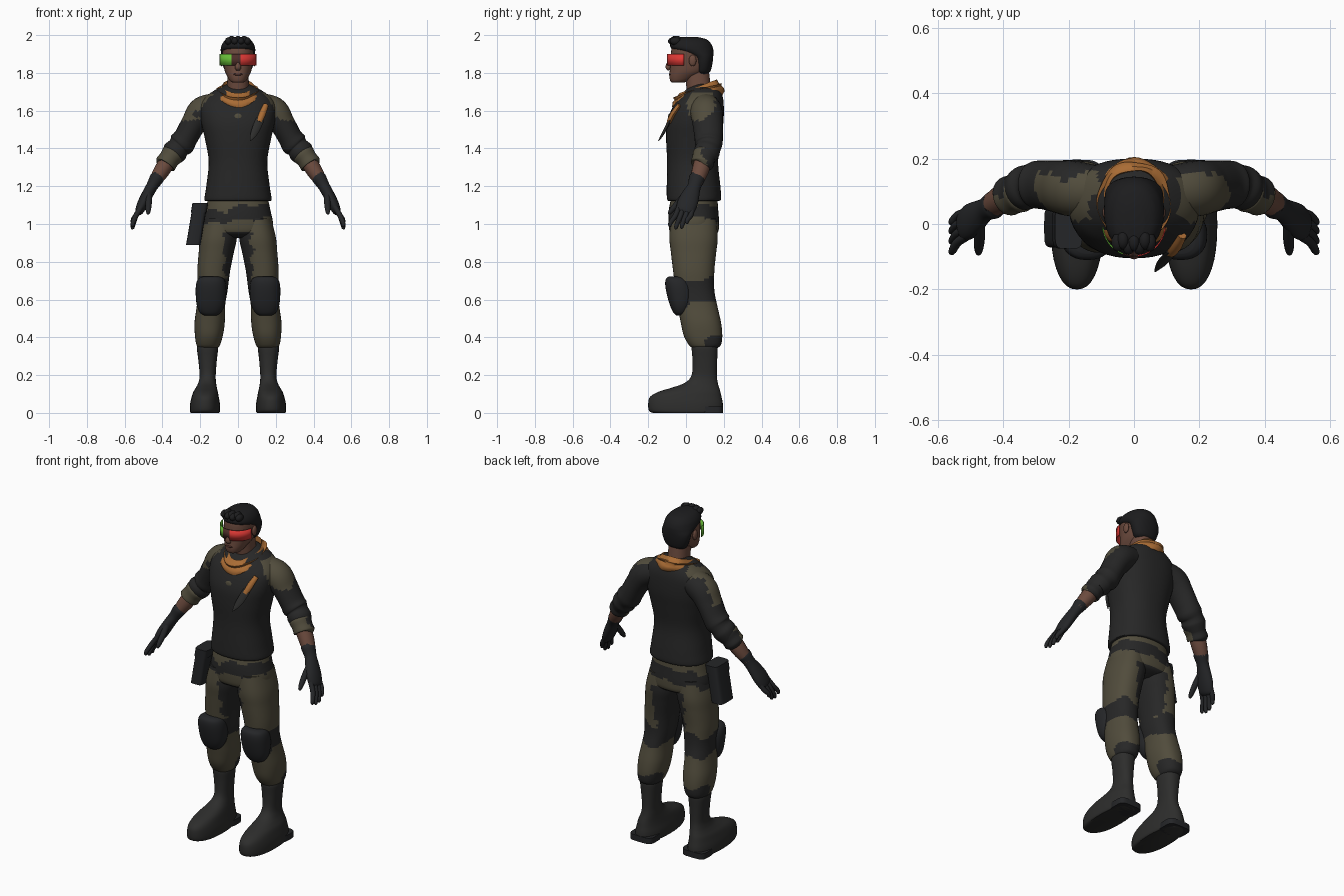
import bpy, bmesh, math
from mathutils import Vector


def material(name, rgb):
    m = bpy.data.materials.new(name)
    m.diffuse_color = (*rgb, 1)
    return m


DARK = material("charcoal cloth", (0.02, 0.02, 0.02))
OLIVE = material("olive cloth", (0.082, 0.072, 0.045))
ORANGE = material("orange cloth", (0.40, 0.15, 0.035))
SKIN = material("brown skin", (0.15, 0.07, 0.048))
HAIR = material("black hair", (0.012, 0.012, 0.013))
PAD = material("pad grey", (0.018, 0.019, 0.021))
BOOT = material("boot grey", (0.026, 0.026, 0.025))
RED = material("red lens", (0.72, 0.04, 0.035))
GREEN = material("green lens", (0.14, 0.52, 0.04))
LIP = material("dark brown", (0.075, 0.028, 0.022))


def finish(name, bm, mats, rule=None, angle=45):
    bmesh.ops.recalc_face_normals(bm, faces=bm.faces)
    if rule:
        for f in bm.faces:
            f.material_index = int(rule(f.calc_center_median()))
    me = bpy.data.meshes.new(name)
    bm.to_mesh(me)
    bm.free()
    ob = bpy.data.objects.new(name, me)
    bpy.context.collection.objects.link(ob)
    for m in mats:
        me.materials.append(m)
    bpy.ops.object.select_all(action='DESELECT')
    ob.select_set(True)
    bpy.context.view_layer.objects.active = ob
    bpy.ops.object.shade_smooth_by_angle(angle=math.radians(angle))
    return ob


def smooth_rows(rows, k):
    """Catmull-Rom rows between the given sections."""
    out = []
    for i in range(len(rows) - 1):
        p0, p1, p2, p3 = rows[max(i - 1, 0)], rows[i], rows[i + 1], rows[min(i + 2, len(rows) - 1)]
        for j in range(k):
            t = j / k
            out.append([0.5 * (2 * b + (c - a) * t + (2 * a - 5 * b + 4 * c - d) * t * t
                               + (3 * b - a - 3 * c + d) * t ** 3)
                        for a, b, c, d in zip(p0, p1, p2, p3)])
    return out + [list(rows[-1])]


def skin_rings(rings, caps=True):
    bm = bmesh.new()
    vs = [[bm.verts.new(p) for p in r] for r in rings]
    n = len(vs[0])
    for a, b in zip(vs, vs[1:]):
        for i in range(n):
            bm.faces.new((a[i], a[(i + 1) % n], b[(i + 1) % n], b[i]))
    if caps:
        bm.faces.new(vs[0])
        bm.faces.new(vs[-1])
    return bm


def spow(v, e):
    return math.copysign(abs(v) ** e, v)


def loft(name, rows, mats, rule=None, s=1, n=32, k=4, power=2.3):
    """Stacked horizontal sections: (z, x0, x1, y0, y1)."""
    rings = []
    for z, x0, x1, y0, y1 in smooth_rows(rows, k):
        rings.append([(s * ((x0 + x1) / 2 + (x1 - x0) / 2 * spow(math.cos(a), 2 / power)),
                       (y0 + y1) / 2 + (y1 - y0) / 2 * spow(math.sin(a), 2 / power), z)
                      for a in (math.tau * i / n for i in range(n))])
    return finish(name, skin_rings(rings), mats, rule)


def tube(name, rows, mats, rule=None, s=1, n=16, k=4):
    """Sections along a path: (x, y, z, thickness radius, y-wise radius)."""
    rows = smooth_rows(rows, k)
    pts = [Vector(r[:3]) for r in rows]
    rings = []
    for i, r in enumerate(rows):
        t = (pts[min(i + 1, len(pts) - 1)] - pts[max(i - 1, 0)]).normalized()
        b = (Vector((0, 1, 0)) - t * t.y).normalized()
        a = b.cross(t)
        ring = [pts[i] + a * r[3] * math.cos(w) + b * r[4] * math.sin(w)
                for w in (math.tau * j / n for j in range(n))]
        rings.append([(s * p.x, p.y, p.z) for p in ring])
    return finish(name, skin_rings(rings), mats, rule)


def ball(name, c, r, mat, seg=16):
    bm = bmesh.new()
    bmesh.ops.create_uvsphere(bm, u_segments=seg, v_segments=seg // 2 + 2, radius=1)
    for v in bm.verts:
        v.co = Vector([c[i] + v.co[i] * r[i] for i in range(3)])
    return finish(name, bm, [mat])


# Camouflage rules: 0 keeps the first material, 1 the second
def wave(c):
    return 0.012 * math.sin(38 * c.x + 25 * c.y) + 0.01 * math.sin(70 * c.z + 30 * c.y)


def trouser_rule(c):
    w, z, x = wave(c), c.z, abs(c.x)
    belt = abs(z - 1.05 - 0.13 * c.x + w) < 0.036
    inner = z > 0.7 and z < 0.96 and x < 0.065 + w + max(0, c.y) * 0.2
    knee = abs(z - 0.645 + w) < 0.06
    calf = z < 0.41 + w and c.y > 0.1
    return belt or inner or knee or calf


def shoulder_rule(c):
    w = wave(c)
    return (abs(c.x) > 0.125 + w and c.z > 1.555 + w + 0.25 * max(0, 0.2 - abs(c.x))
            and 0.015 < c.y + w < 0.155)


# Torso and hips
loft("sweater", [(1.125, -.165, .165, -.085, .165), (1.13, -.178, .178, -.1, .185),
                 (1.2, -.168, .168, -.102, .182), (1.33, -.155, .155, -.1, .17),
                 (1.45, -.175, .175, -.105, .185), (1.54, -.195, .195, -.1, .198),
                 (1.62, -.2, .2, -.07, .2), (1.67, -.175, .175, -.035, .195),
                 (1.71, -.12, .12, 0, .18), (1.74, -.06, .06, .04, .15)],
     [DARK, OLIVE], shoulder_rule, n=48, k=5)
loft("hips", [(1.15, -.155, .155, -.075, .165), (1.08, -.17, .17, -.09, .17),
              (1.0, -.185, .185, -.092, .175), (.95, -.165, .165, -.08, .165),
              (.925, -.08, .08, -.03, .11)], [OLIVE, DARK], trouser_rule, n=48, k=6)
ball("chest_patch", (0, -.089, 1.56), (.024, .006, .026), OLIVE, 8)

for s, side in ((1, "left"), (-1, "right")):
    # Legs, knee pads and boots
    loft(side + "_trouser_leg",
         [(1.03, .01, .175, -.08, .16), (.93, .006, .2, -.088, .168), (.85, .022, .208, -.08, .16),
          (.75, .042, .215, -.068, .15), (.65, .055, .212, -.055, .15), (.57, .068, .218, -.045, .165),
          (.48, .07, .23, -.028, .185), (.41, .08, .228, -.012, .192), (.36, .095, .22, .015, .185),
          (.34, .11, .205, .04, .16)], [OLIVE, DARK], trouser_rule, s, 40, 8)
    loft(side + "_knee_pad",
         [(.515, .115, .175, -.05, -.01), (.53, .092, .2, -.066, .01), (.57, .07, .218, -.085, .03),
          (.63, .062, .224, -.102, .04), (.68, .064, .222, -.11, .03), (.71, .075, .21, -.106, .01),
          (.722, .1, .185, -.09, -.01)], [PAD], None, s)
    loft(side + "_boot",
         [(.0, .1, .25, -.175, .185), (.012, .095, .255, -.196, .195), (.05, .096, .253, -.2, .195),
          (.085, .102, .245, -.19, .188), (.112, .107, .236, -.145, .182), (.135, .112, .222, -.07, .175),
          (.16, .116, .21, -.005, .168), (.2, .118, .203, .03, .163), (.28, .112, .21, .034, .165),
          (.345, .105, .218, .03, .168), (.352, .115, .21, .04, .16)], [BOOT], None, s, 36)
    loft(side + "_boot_heel", [(0, .1, .25, .08, .197), (.035, .1, .25, .08, .197)],
         [PAD], None, s, 24, 1, 4)

    # Sleeves, forearms and gloves
    tube(side + "_sleeve",
         [(.1, .1, 1.625, .07, .075), (.185, .108, 1.595, .08, .085), (.235, .115, 1.53, .067, .08),
          (.275, .12, 1.46, .064, .075), (.298, .12, 1.425, .07, .073), (.315, .118, 1.405, .06, .066),
          (.335, .11, 1.38, .066, .068), (.36, .1, 1.345, .052, .056)],
         [DARK, OLIVE], shoulder_rule, s, 28, 6)
    tube(side + "_rolled_cuff",
         [(.343, .102, 1.372, .045, .05), (.347, .1, 1.367, .06, .064), (.366, .092, 1.342, .055, .06),
          (.385, .085, 1.315, .057, .06), (.388, .083, 1.31, .04, .04)],
         [OLIVE, DARK], lambda c: c.y > .1 + wave(c), s, 24)
    tube(side + "_forearm", [(.365, .092, 1.345, .044, .046), (.405, .075, 1.28, .042, .045),
                             (.45, .05, 1.21, .03, .034)], [SKIN], None, s)
    tube(side + "_glove",
         [(.428, .06, 1.246, .03, .035), (.43, .058, 1.242, .038, .043), (.455, .044, 1.2, .031, .036),
          (.48, .025, 1.155, .03, .047), (.503, .008, 1.11, .029, .054), (.522, -.005, 1.07, .023, .048),
          (.53, -.01, 1.055, .012, .035)], [PAD], None, s, 20)
    for i, (yb, yt, zt) in enumerate(((.036, .008, 1.0), (.011, -.02, .975), (-.014, -.05, .972),
                                      (-.038, -.082, .985))):
        tube(f"{side}_finger_{i + 1}",
             [(.513, yb, 1.09, .014, .014), (.54, yb * .6 + yt * .4, 1.045, .014, .014),
              (.556, yt, zt + .022, .012, .012), (.558, yt - .003, zt + .003, .008, .008),
              (.558, yt - .003, zt, .002, .002)], [PAD], None, s, 10, 3)
    tube(side + "_thumb", [(.475, .005, 1.165, .018, .02), (.473, -.04, 1.115, .017, .017),
                           (.475, -.075, 1.075, .014, .014), (.476, -.09, 1.055, .008, .008),
                           (.476, -.092, 1.052, .002, .002)], [PAD], None, s, 10, 3)
    ball(side + "_ear", (s * .086, .035, 1.865), (.011, .02, .03), SKIN)

# Head
loft("neck", [(1.66, -.06, .06, .01, .14), (1.82, -.055, .055, -.01, .12)], [SKIN])
loft("head", [(1.748, -.022, .022, -.07, -.02), (1.755, -.04, .04, -.082, .01), (1.78, -.056, .056, -.088, .06),
              (1.81, -.07, .07, -.086, .11), (1.85, -.078, .078, -.082, .13), (1.89, -.082, .082, -.08, .135),
              (1.93, -.081, .081, -.076, .135), (1.96, -.07, .07, -.06, .12), (1.98, -.04, .04, -.02, .08)],
     [SKIN], power=2.2)
loft("hair", [(1.795, -.05, .05, .06, .115), (1.81, -.068, .068, .05, .13), (1.85, -.083, .083, .045, .14),
              (1.885, -.089, .089, .03, .144), (1.91, -.091, .091, -.03, .145), (1.93, -.091, .091, -.078, .143),
              (1.955, -.083, .083, -.083, .132), (1.978, -.062, .062, -.072, .108),
              (1.99, -.03, .03, -.04, .06)], [HAIR], power=2.2)
for i in range(7):
    x = -.05 + i * .0165
    ball(f"hair_lock_{i + 1}", (x, -.055 - .012 * math.cos(x * 30) + .012 * (i % 2), 1.968 + .007 * (i % 2)),
         (.02, .03, .021), HAIR, 10)
tube("nose", [(0, -.078, 1.88, .008, .008), (0, -.09, 1.85, .012, .012), (0, -.094, 1.828, .017, .014),
              (0, -.086, 1.815, .01, .006)], [SKIN], n=12)
ball("mouth", (0, -.085, 1.792), (.025, .006, .006), LIP)

# Wraparound visor, coloured across its width
bm = bmesh.new()
arc = [math.radians(-84 + 7 * i) for i in range(25)]
low, high = [[bm.verts.new((.098 * math.sin(a), -.1 * math.cos(a), z)) for a in arc] for z in (1.838, 1.9)]
for i in range(len(arc) - 1):
    bm.faces.new((low[i], low[i + 1], high[i + 1], high[i]))
visor = finish("visor", bm, [RED, GREEN, LIP], lambda c: 1 if c.x < -.035 else 2 if c.x < .012 else 0)
mod = visor.modifiers.new("thickness", 'SOLIDIFY')
mod.thickness = .004

# Scarf: folded profile swept round the neck, dropping to a point in front
profile = ((0, .7, -.1), (.15, .74, .0), (.28, .86, -.01), (.38, .97, .0), (.5, .93, .0), (.62, 1.02, .0),
           (.8, 1.05, .0), (1, .97, 0), (.9, .7, 0))
rings = []
for t, r, dz in profile:
    ring = []
    for i in range(48):
        a = math.tau * i / 48
        front = max(0, math.cos(a))
        top = 1.745 - .035 * math.cos(a)
        bottom = 1.672 - .012 * math.cos(a) - .06 * front ** 4
        R = (.115 + .035 * front ** 2 + .004 * math.sin(5 * a + 6 * t)) * r
        ring.append((R * math.sin(a), .08 - R * math.cos(a), top + (bottom - top) * t + dz))
    rings.append(ring)
finish("scarf", skin_rings(rings, False), [ORANGE], angle=60)

# Chest knife
tube("knife_handle", [(.148, -.035, 1.63, .014, .012), (.13, -.068, 1.585, .018, .014),
                      (.112, -.09, 1.54, .016, .013)], [ORANGE], n=8, k=2)
tube("knife_blade", [(.118, -.085, 1.555, .022, .008), (.098, -.105, 1.51, .022, .008),
                     (.08, -.127, 1.47, .016, .006), (.064, -.146, 1.44, .002, .002)], [BOOT], n=8, k=2)

# Tilted hip pouch with lid
for name, z0, z1, g in (("hip_pouch", .89, 1.08, 0), ("hip_pouch_lid", 1.06, 1.11, .004)):
    rows = [(z, -.237 + (z - .89) * .17 - .038 - g, -.237 + (z - .89) * .17 + .038 + g, -.072 - g, .052 + g)
            for z in (z0, z1)]
    loft(name, rows, [PAD], n=24, k=1, power=5)
